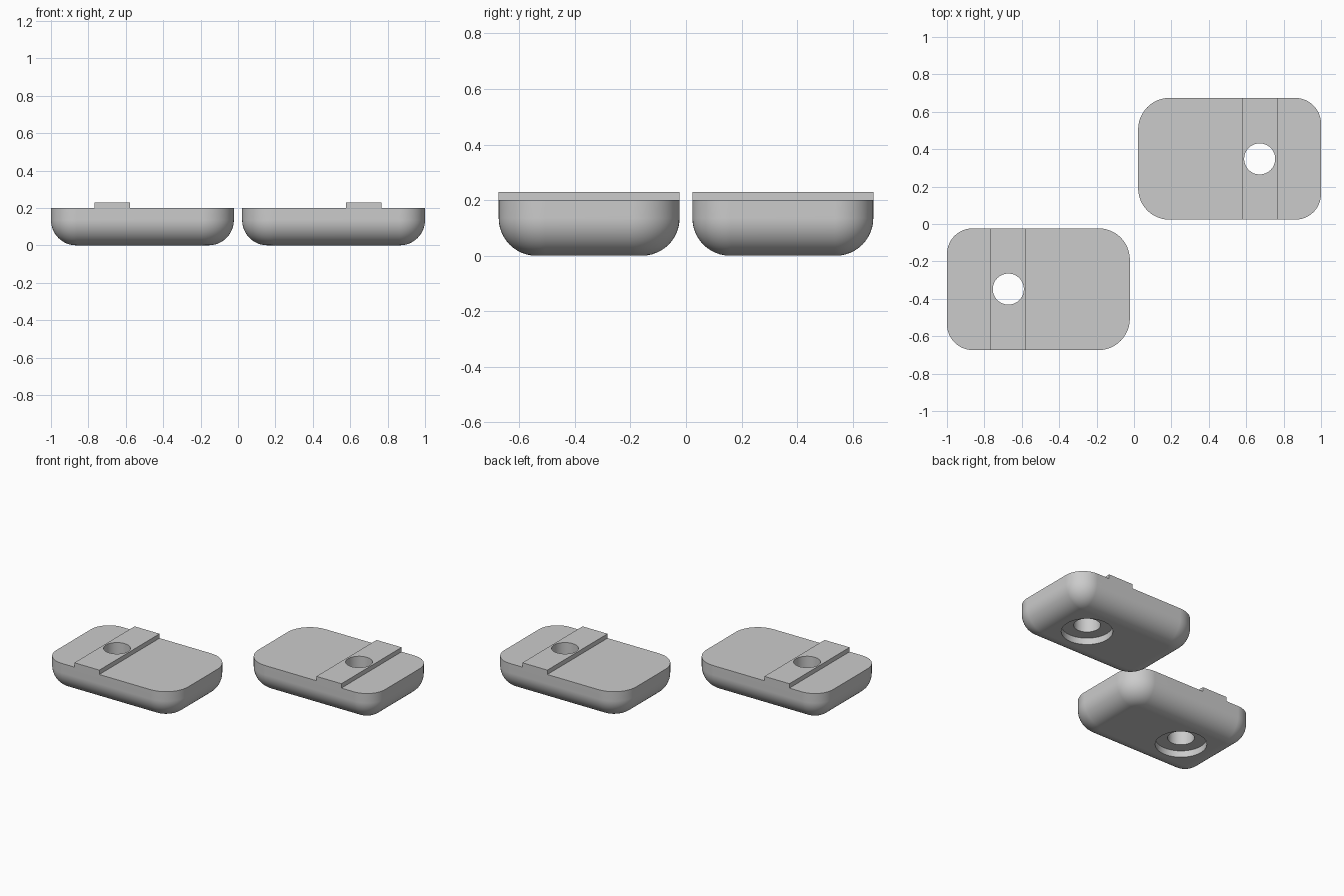
import bpy, bmesh, math

if "Cube" in bpy.data.objects:
    bpy.data.objects.remove(bpy.data.objects["Cube"])

X0, X1, Y0, Y1 = 0.022, 1.0, 0.023, 0.674   # plate footprint
TOP, RIB_TOP = 0.2, 0.23
RIB_X0, RIB_X1 = 0.577, 0.766               # raised rib across the plate
HOLE = (0.672, 0.348)
FILLET, R_INNER, R_OUTER = 0.135, 0.168, 0.138

grey = bpy.data.materials.new("light grey")
grey.diffuse_color = (0.6, 0.6, 0.6, 1)
grey.use_nodes = True
grey.node_tree.nodes["Principled BSDF"].inputs["Base Color"].default_value = grey.diffuse_color


def outline(inset, seg=12):
    """Rounded rectangle, anticlockwise, shrunk by inset."""
    pts = []
    corners = [(X1, Y1, -1, -1, R_OUTER), (X0, Y1, 1, -1, R_INNER),
               (X0, Y0, 1, 1, R_INNER), (X1, Y0, -1, 1, R_OUTER)]
    for q, (cx, cy, sx, sy, r) in enumerate(corners):
        for i in range(seg + 1):
            a = math.radians(90 * (q + i / seg))
            pts.append((cx + sx * r + (r - inset) * math.cos(a),
                        cy + sy * r + (r - inset) * math.sin(a)))
    return pts


def bore_cutter(radius, z0, z1):
    bpy.ops.mesh.primitive_cylinder_add(vertices=64, radius=radius, depth=z1 - z0,
                                        location=(*HOLE, (z0 + z1) / 2))
    cutter = bpy.context.object
    cutter.name = "bore_cutter"
    cutter.hide_render = True
    return cutter


# Plate body: stacked outlines, straight wall above a rounded bottom edge
bm = bmesh.new()
levels = [(0.0, TOP)]
for k in range(13):
    a = math.radians(90 * k / 12)
    levels.append((FILLET * (1 - math.cos(a)), FILLET * (1 - math.sin(a))))
rings = [[bm.verts.new((x, y, z)) for x, y in outline(inset)] for inset, z in levels]
n = len(rings[0])
for up, low in zip(rings, rings[1:]):
    for i in range(n):
        j = (i + 1) % n
        bm.faces.new((up[i], low[i], low[j], up[j]))
bm.faces.new(list(reversed(rings[-1])))
bm.faces.new(rings[0])

# Raised rib: split the top face in three and lift the middle strip
for x in (RIB_X0, RIB_X1):
    faces = [f for f in bm.faces if f.normal.z > 0.9 or
             all(abs(v.co.z - TOP) < 1e-5 for v in f.verts)]
    geom = set(faces)
    for f in faces:
        geom.update(f.edges)
        geom.update(f.verts)
    bmesh.ops.bisect_plane(bm, geom=list(geom), plane_co=(x, 0, 0), plane_no=(1, 0, 0))
strip = [f for f in bm.faces if all(abs(v.co.z - TOP) < 1e-5 for v in f.verts)
         and RIB_X0 < f.calc_center_median().x < RIB_X1
         and all(RIB_X0 - 1e-4 < v.co.x < RIB_X1 + 1e-4 for v in f.verts)]
lifted = bmesh.ops.extrude_face_region(bm, geom=strip)["geom"]
for v in lifted:
    if isinstance(v, bmesh.types.BMVert):
        v.co.z = RIB_TOP
bmesh.ops.recalc_face_normals(bm, faces=bm.faces)
mesh = bpy.data.meshes.new("right_plate")
bm.to_mesh(mesh)
bm.free()
mesh.materials.append(grey)
plate = bpy.data.objects.new("right_plate", mesh)
bpy.context.collection.objects.link(plate)

# Screw hole with a wider recess on the underside
for cutter in (bore_cutter(0.083, -0.1, 0.4), bore_cutter(0.16, -0.1, 0.045)):
    mod = plate.modifiers.new("bore", 'BOOLEAN')
    mod.operation, mod.solver, mod.object = 'DIFFERENCE', 'EXACT', cutter
    bpy.ops.object.select_all(action='DESELECT')
    plate.select_set(True)
    bpy.context.view_layer.objects.active = plate
    bpy.ops.object.modifier_apply(modifier=mod.name)
    bpy.data.objects.remove(cutter)

bpy.ops.object.shade_smooth_by_angle(angle=math.radians(30))
weighted = plate.modifiers.new("flat_face_normals", 'WEIGHTED_NORMAL')
weighted.keep_sharp = True

# Second plate, turned half way round
twin = plate.copy()
twin.name = "left_plate"
twin.rotation_euler.z = math.pi
bpy.context.collection.objects.link(twin)
